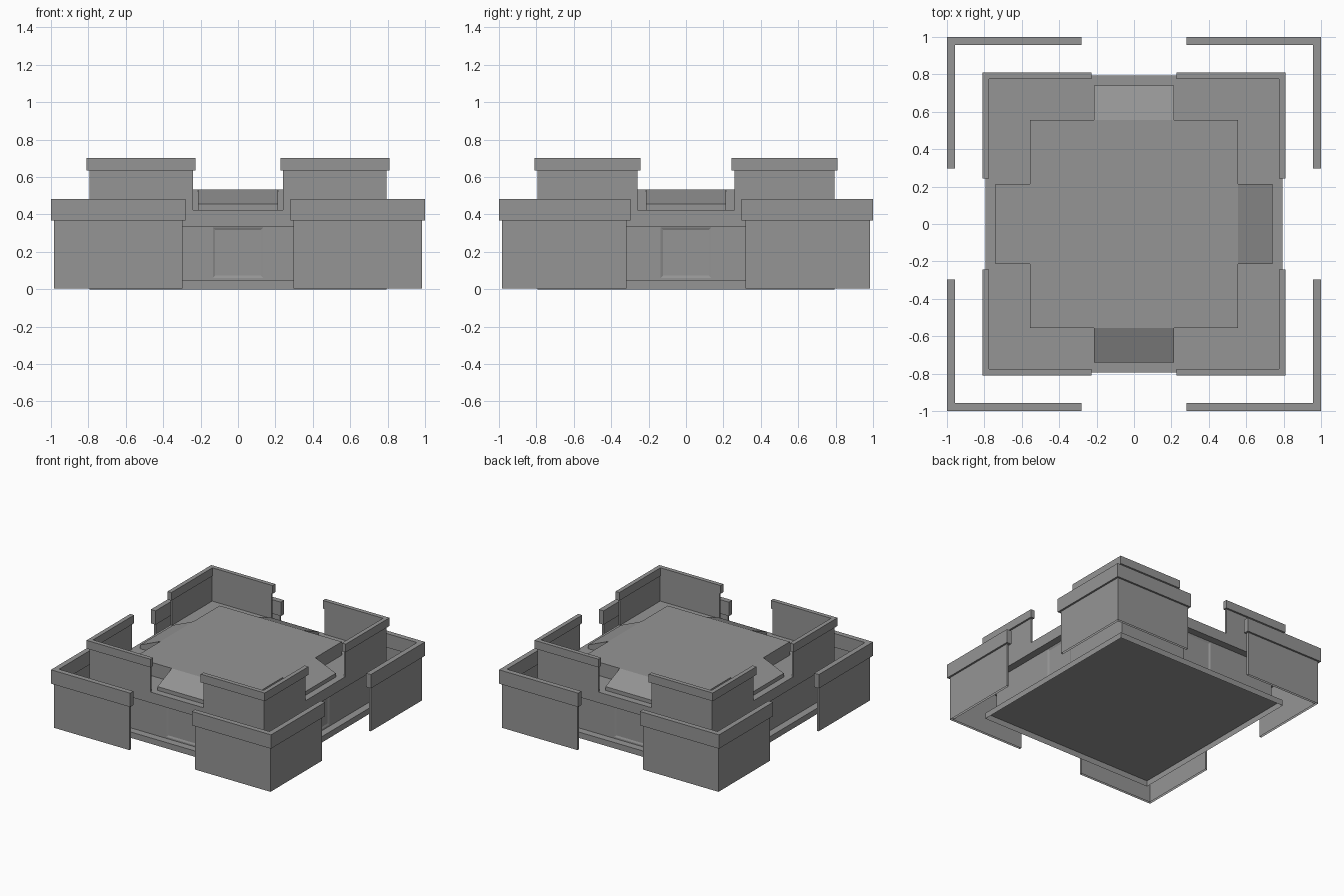
import bpy, bmesh, math
from mathutils import Matrix

cube = bpy.data.objects.get("Cube")
if cube:
    bpy.data.objects.remove(cube, do_unlink=True)

GREY = (0.3, 0.3, 0.3, 1)
stone = bpy.data.materials.new("grey_stone")
stone.use_nodes = True
stone.diffuse_color = GREY
stone.node_tree.nodes["Principled BSDF"].inputs["Base Color"].default_value = GREY


def finish(name, bm):
    bmesh.ops.recalc_face_normals(bm, faces=bm.faces)
    mesh = bpy.data.meshes.new(name)
    bm.to_mesh(mesh)
    bm.free()
    mesh.materials.append(stone)
    ob = bpy.data.objects.new(name, mesh)
    bpy.context.collection.objects.link(ob)
    return ob


def prism(name, outline, z0, z1, hollow=False):
    """Raise a flat outline from z0 to z1; hollow leaves the underside open."""
    bm = bmesh.new()
    low, high = ([bm.verts.new((x, y, z)) for x, y in outline] for z in (z0, z1))
    bm.faces.new(high)
    if not hollow:
        bm.faces.new(low)
    for k in range(len(outline)):
        n = (k + 1) % len(outline)
        bm.faces.new((low[k], low[n], high[n], high[k]))
    return finish(name, bm)


def square(name, half, z0, z1, hollow=False):
    outline = [(-half, -half), (half, -half), (half, half), (-half, half)]
    return prism(name, outline, z0, z1, hollow)


def corner_walls(name, outer, inner, end_x, end_y, z0, z1, hollow=False):
    """Four mirrored L-shaped walls, open in the middle of each side."""
    for sx, left in ((-1, "right"), (1, "left")):
        for sy, front in ((-1, "front"), (1, "back")):
            shape = [(end_x, outer), (outer, outer), (outer, end_y),
                     (inner, end_y), (inner, inner), (end_x, inner)]
            prism(f"{name}_{front}_{left}", [(sx * x, sy * y) for x, y in shape],
                  z0, z1, hollow)


# Hollow plinth, recessed lower storey and overhanging roof deck
square("base_plinth", 0.795, 0, 0.048, hollow=True)
storey = square("lower_storey", 0.735, 0.048, 0.336)
square("roof_deck", 0.795, 0.336, 0.424)

# Raised roof and its four sloping arms
square("raised_roof", 0.555, 0.424, 0.534)
ARM = [(0.555, 0.424), (0.74, 0.424), (0.74, 0.455), (0.555, 0.534)]
for i, side in enumerate(("left", "back", "right", "front")):
    turn = Matrix.Rotation(i * math.pi / 2, 4, "Z")

    bm = bmesh.new()
    a, b = ([bm.verts.new((x, y, z)) for x, z in ARM] for y in (-0.213, 0.213))
    bm.faces.new(a)
    bm.faces.new(b)
    for k in range(len(ARM)):
        n = (k + 1) % len(ARM)
        bm.faces.new((a[k], a[n], b[n], b[k]))
    bm.transform(turn)
    finish(f"roof_slope_{side}", bm)

    # Very shallow doorway with bevelled reveals
    bm = bmesh.new()
    bmesh.ops.create_cube(bm, size=1)
    for v in bm.verts:
        half = 0.148 if v.co.x > 0 else 0.122
        v.co = (0.741 if v.co.x > 0 else 0.729,
                math.copysign(half, v.co.y), 0.196 + math.copysign(half, v.co.z))
    bm.transform(turn)
    cutter = finish(f"doorway_cutter_{side}", bm)
    cutter.hide_render = True
    cutter.hide_viewport = True
    cut = storey.modifiers.new(f"doorway_{side}", "BOOLEAN")
    cut.operation = "DIFFERENCE"
    cut.solver = "EXACT"
    cut.object = cutter

# Upper parapets with caps
corner_walls("upper_wall", 0.795, 0.782, 0.241, 0.26, 0.424, 0.635)
corner_walls("upper_cap", 0.81, 0.775, 0.228, 0.242, 0.635, 0.702)

# Free-standing outer screens, open below, with caps
corner_walls("outer_wall", 0.985, 0.967, 0.297, 0.317, 0.004, 0.368, hollow=True)
corner_walls("outer_cap", 1.0, 0.957, 0.28, 0.297, 0.368, 0.482)
